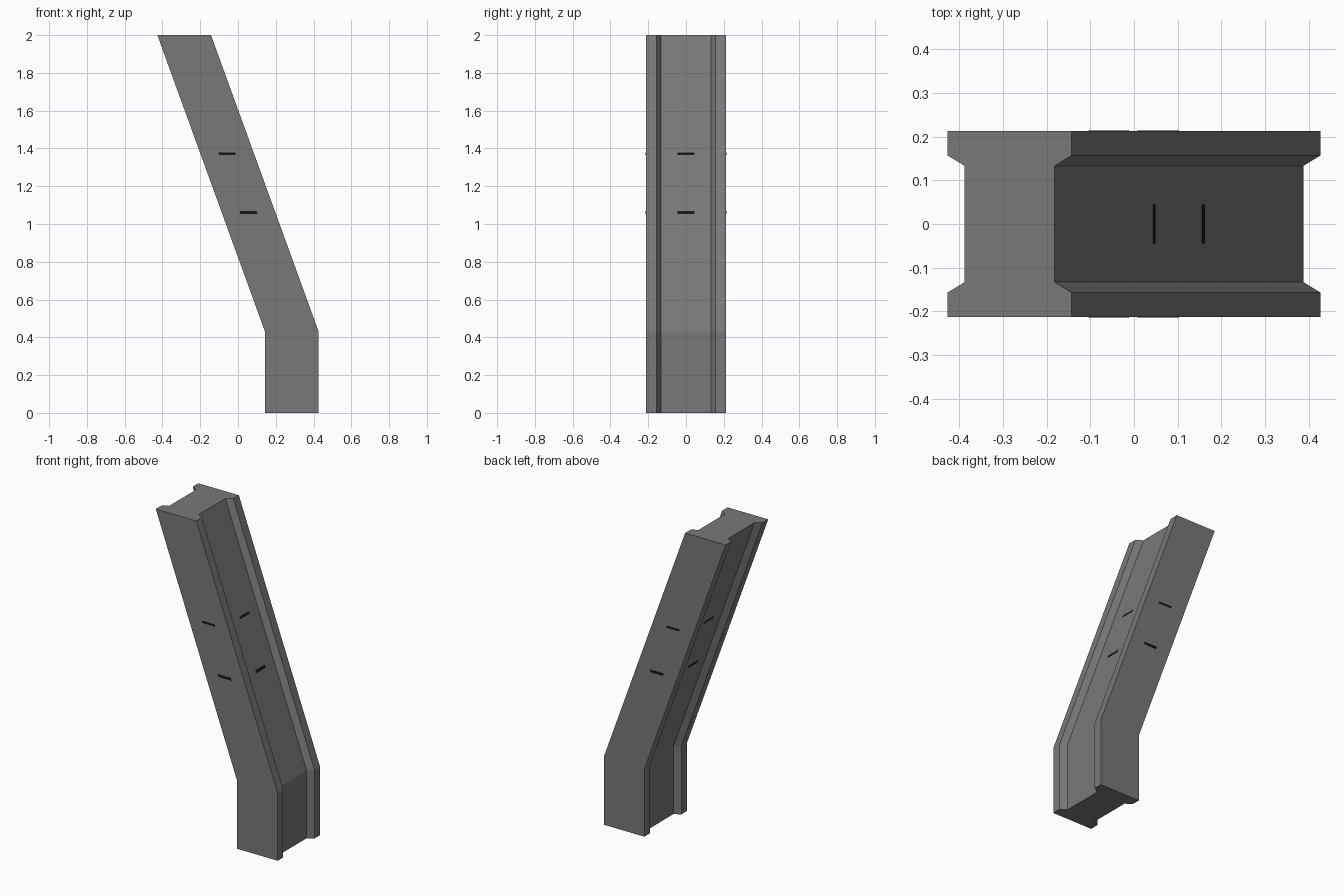
import bpy

if "Cube" in bpy.data.objects:
    bpy.data.objects.remove(bpy.data.objects["Cube"])


def material(name, value):
    m = bpy.data.materials.new(name)
    m.diffuse_color = (value, value, value, 1)
    m.use_nodes = True
    m.node_tree.nodes["Principled BSDF"].inputs["Base Color"].default_value = m.diffuse_color
    return m


gray = material("metal gray", 0.19)
black = material("mark black", 0.008)

BEND, BASE_X, TOP_X = 0.43, 0.285, -0.285


def centre(z):
    """x position of the beam's centre line at height z"""
    t = max(0, (z - BEND) / (2 - BEND))
    return BASE_X + (TOP_X - BASE_X) * t


def sweep(name, profile, heights, mat):
    """Stack a horizontal profile along the bent centre line."""
    n = len(profile)
    verts = [(centre(z) + x, y, z) for z in heights for x, y in profile]
    faces = [tuple(reversed(range(n))),
             tuple(range(len(verts) - n, len(verts)))]
    for r in range(len(heights) - 1):
        for i in range(n):
            j = (i + 1) % n
            faces.append((r * n + i, r * n + j, (r + 1) * n + j, (r + 1) * n + i))
    mesh = bpy.data.meshes.new(name)
    mesh.from_pydata(verts, [], faces)
    mesh.materials.append(mat)
    ob = bpy.data.objects.new(name, mesh)
    bpy.context.collection.objects.link(ob)
    return ob


# bent beam with an I-shaped section
right = [(0.142, -0.213), (0.142, -0.157), (0.103, -0.133),
         (0.103, 0.133), (0.142, 0.157), (0.142, 0.213)]
left = [(-x, -y) for x, y in right]
sweep("bent_beam", right + left, (0, BEND, 2), gray)

# thin dark marks showing slightly on all four sides
for k, (z, h) in enumerate(((1.062, 0.008), (1.372, 0.006))):
    for side, hx, hy in (("flange", 0.045, 0.2145), ("web", 0.1045, 0.045)):
        box = [(-hx, -hy), (hx, -hy), (hx, hy), (-hx, hy)]
        sweep(f"{side}_mark_{k + 1}", box, (z - h, z + h), black)
